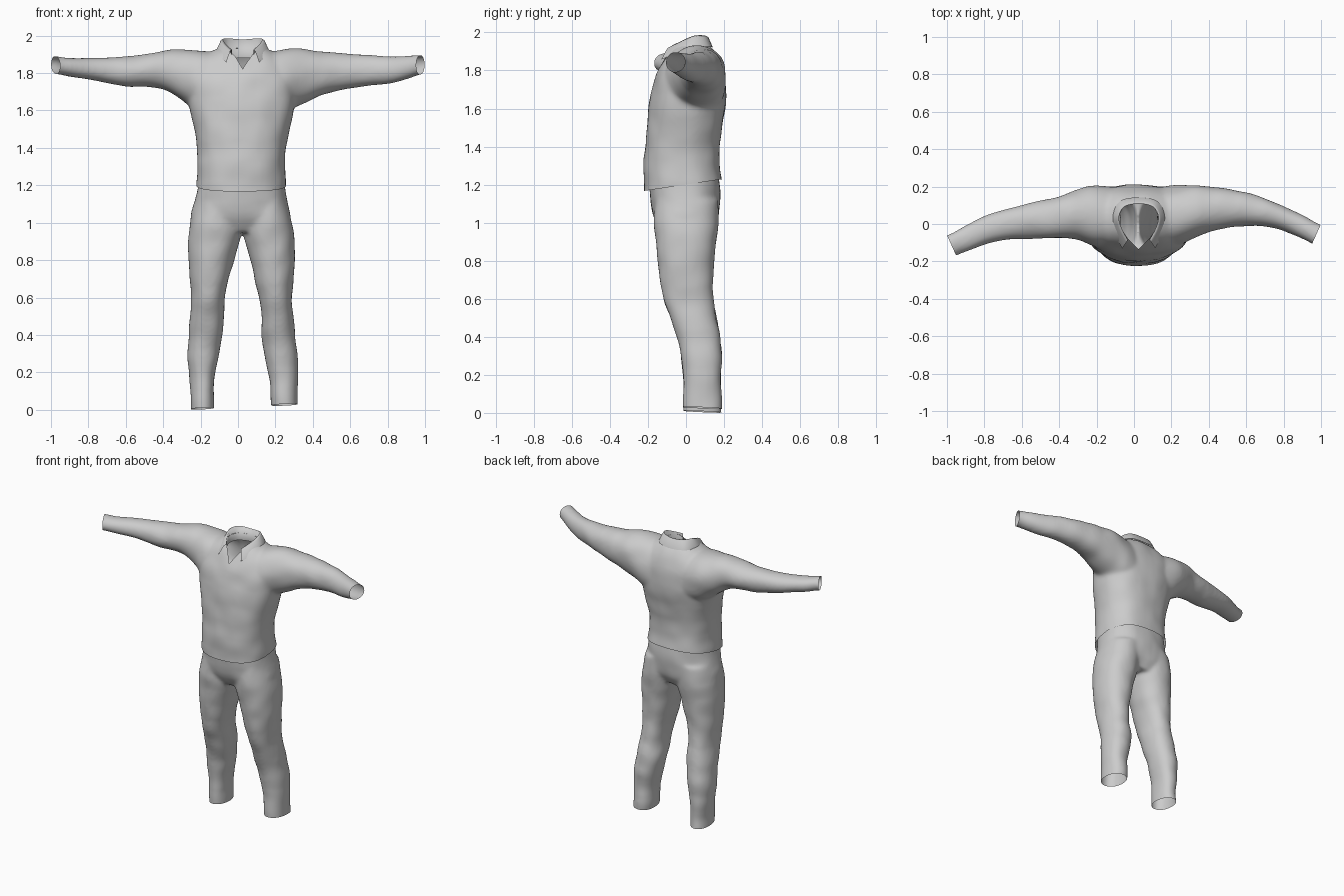
import bpy, bmesh, math
from mathutils import Vector, noise

if "Cube" in bpy.data.objects:
    bpy.data.objects.remove(bpy.data.objects["Cube"])


def spline(rows, n):
    """Catmull-Rom through rows of equal-length tuples."""
    out, last = [], len(rows) - 1
    for i in range(last):
        p = [rows[max(0, min(last, i + k))] for k in (-1, 0, 1, 2)]
        for s in range(n):
            t = s / n
            out.append([0.5 * (2 * b + (c - a) * t + (2 * a - 5 * b + 4 * c - d) * t ** 2
                               + (3 * b - a - 3 * c + d) * t ** 3) for a, b, c, d in zip(*p)])
    return out + [list(rows[-1])]


def loft(bm, rows, axis, power=2.0, sides=48):
    """Closed tube; each row is (position, min a, max a, min b, max b)."""
    rings = []
    for t, a0, a1, b0, b1 in spline(rows, 5):
        ring = []
        for k in range(sides):
            w = 2 * math.pi * k / sides
            c, s = math.cos(w), math.sin(w)
            a = (a0 + a1) / 2 + (a1 - a0) / 2 * math.copysign(abs(c) ** (2 / power), c)
            b = (b0 + b1) / 2 + (b1 - b0) / 2 * math.copysign(abs(s) ** (2 / power), s)
            ring.append(bm.verts.new((a, b, t) if axis == 'z' else (t, a, b)))
        rings.append(ring)
    for r, q in zip(rings, rings[1:]):
        for k in range(sides):
            j = (k + 1) % sides
            bm.faces.new((r[k], r[j], q[j], q[k]))
    bm.faces.new(rings[0][::-1])
    bm.faces.new(rings[-1])


def add_object(name, bm):
    bmesh.ops.recalc_face_normals(bm, faces=bm.faces)
    mesh = bpy.data.meshes.new(name)
    bm.to_mesh(mesh)
    bm.free()
    ob = bpy.data.objects.new(name, mesh)
    bpy.context.collection.objects.link(ob)
    for p in mesh.polygons:
        p.use_smooth = True
    return ob


def fuse(name, bm):
    """Blend overlapping tubes into one cloth skin and return it as a bmesh."""
    ob = add_object(name, bm)
    m = ob.modifiers.new("fuse", 'REMESH')
    m.mode, m.voxel_size = 'VOXEL', 0.011
    m = ob.modifiers.new("soften", 'SMOOTH')
    m.factor, m.iterations = 0.5, 10
    dg = bpy.context.evaluated_depsgraph_get()
    mesh = bpy.data.meshes.new_from_object(ob.evaluated_get(dg))
    out = bmesh.new()
    out.from_mesh(mesh)
    bpy.data.objects.remove(ob)
    bpy.data.meshes.remove(mesh)
    out.normal_update()
    for v in out.verts:  # soft folds
        v.co += v.normal * 0.006 * noise.noise(Vector((v.co.x * 9, v.co.y * 7, v.co.z * 9)))
    return out


def trim(bm, point, normal):
    bmesh.ops.bisect_plane(bm, geom=bm.verts[:] + bm.edges[:] + bm.faces[:],
                           plane_co=point, plane_no=normal, clear_outer=True)


# Shirt: body and two sleeves
bm = bmesh.new()
loft(bm, [(1.08, -.22, .255, -.225, .205), (1.2, -.222, .257, -.222, .195),
          (1.3, -.217, .25, -.222, .18), (1.4, -.217, .257, -.215, .178),
          (1.5, -.235, .275, -.205, .19), (1.6, -.255, .30, -.195, .205),
          (1.7, -.27, .31, -.178, .21), (1.78, -.27, .31, -.155, .205),
          (1.85, -.24, .28, -.12, .18), (1.9, -.17, .215, -.085, .15),
          (1.935, -.10, .15, -.05, .12)], 'z', 2.4)
loft(bm, [(.05, -.13, .19, 1.5, 1.90), (.2, -.12, .205, 1.55, 1.92), (.3, -.085, .21, 1.61, 1.933),
          (.4, -.045, .20, 1.66, 1.921), (.5, -.02, .19, 1.695, 1.91), (.6, -.012, .17, 1.72, 1.90),
          (.7, -.015, .135, 1.733, 1.893), (.8, -.035, .095, 1.742, 1.888),
          (.9, -.08, .05, 1.765, 1.892), (.98, -.125, .005, 1.792, 1.895),
          (1.07, -.165, -.035, 1.795, 1.895)], 'x', 2.1)
loft(bm, [(-.02, -.13, .19, 1.5, 1.90), (-.2, -.12, .205, 1.58, 1.92), (-.3, -.085, .185, 1.655, 1.928),
          (-.4, -.073, .147, 1.715, 1.92), (-.5, -.077, .125, 1.728, 1.90),
          (-.6, -.08, .103, 1.727, 1.888), (-.7, -.087, .075, 1.745, 1.882),
          (-.8, -.11, .04, 1.765, 1.88), (-.9, -.15, -.01, 1.782, 1.883),
          (-.98, -.185, -.05, 1.793, 1.892), (-1.07, -.225, -.09, 1.793, 1.892)], 'x', 2.1)
shirt = fuse("shirt_raw", bm)
trim(shirt, (.975, -.055, 1.84), (.91, -.41, 0))
trim(shirt, (-.975, -.115, 1.84), (-.91, -.41, 0))
trim(shirt, (0, 0, 1.2), (0, .15, -1))

# Neck opening with a V front
CX = .025
half = [(0, -.135), (.06, -.075), (.095, -.02), (.108, .035), (.08, .095), (0, .118)]
loop = [(CX + x, y) for x, y in half] + [(CX - x, y) for x, y in half[-2:0:-1]]
sides = []
for (x0, y0), (x1, y1) in zip(loop, loop[1:] + loop[:1]):
    sides.append((Vector((x0, y0, 0)), Vector((y1 - y0, x0 - x1, 0)).normalized()))


def near_neck(f):
    c = f.calc_center_median()
    return c.z > 1.78 and abs(c.x - CX) < .16


for co, no in sides:
    faces = [f for f in shirt.faces if near_neck(f)]
    geom = set(faces)
    for f in faces:
        geom.update(f.verts)
        geom.update(f.edges)
    bmesh.ops.bisect_plane(shirt, geom=list(geom), plane_co=co, plane_no=no)
hole = [f for f in shirt.faces if near_neck(f)
        and all((f.calc_center_median() - co).dot(no) < 0 for co, no in sides)]
bmesh.ops.delete(shirt, geom=hole, context='FACES')
add_object("shirt", shirt)

# Folded collar: rows of (stand base, fold top, outer edge), front to back
stations = [(.056, -.085, 1.845, .058, -.085, 1.925, .088, -.13, 1.857),
            (.096, -.025, 1.87, .092, -.02, 1.957, .133, -.045, 1.895),
            (.11, .035, 1.88, .105, .04, 1.982, .142, .04, 1.92),
            (.083, .095, 1.88, .075, .092, 1.985, .10, .122, 1.925),
            (0, .118, 1.88, 0, .108, 1.98, 0, .142, 1.92)]
flipped = [tuple(-v if i % 3 == 0 else v for i, v in enumerate(s)) for s in stations[-2::-1]]
bm = bmesh.new()
rows = []
for r in spline(stations + flipped, 6):
    base, top, outer = (Vector(r[i:i + 3]) + Vector((CX, 0, 0)) for i in (0, 3, 6))
    fold = top.lerp(outer, .3) + Vector((0, 0, .012))
    rows.append([bm.verts.new(p) for p in (base, top, fold, outer)])
for a, b in zip(rows, rows[1:]):
    for k in range(3):
        bm.faces.new((a[k], b[k], b[k + 1], a[k + 1]))
add_object("collar", bm)

# Trousers: hips and two legs
bm = bmesh.new()
loft(bm, [(1.3, -.20, .24, -.19, .165), (1.2, -.212, .25, -.195, .178), (1.1, -.237, .268, -.183, .178),
          (1.02, -.25, .285, -.168, .168), (.95, -.2, .24, -.12, .13)], 'z', 2.4)
loft(bm, [(1.12, -.23, .03, -.16, .17), (1.0, -.257, .025, -.168, .17), (.9, -.265, .008, -.158, .158),
          (.8, -.262, -.02, -.147, .147), (.7, -.256, -.05, -.138, .143), (.6, -.25, -.073, -.12, .145),
          (.5, -.255, -.074, -.085, .162), (.4, -.266, -.082, -.05, .18), (.3, -.271, -.1, -.025, .188),
          (.2, -.262, -.118, -.018, .185), (.1, -.252, -.127, -.015, .183),
          (-.07, -.25, -.13, -.015, .19)], 'z', 2.2)
loft(bm, [(1.12, .02, .262, -.16, .17), (1.0, .02, .29, -.168, .17), (.9, .037, .302, -.158, .158),
          (.8, .065, .302, -.147, .147), (.7, .088, .295, -.138, .143), (.6, .11, .288, -.12, .145),
          (.5, .128, .295, -.085, .162), (.4, .124, .307, -.05, .18), (.3, .14, .317, -.025, .188),
          (.2, .163, .321, -.018, .185), (.1, .173, .32, -.015, .187),
          (-.07, .178, .321, -.015, .19)], 'z', 2.2)
trousers = fuse("trousers_raw", bm)
trim(trousers, (0, 0, .012), (.05, -.05, -1))
trim(trousers, (0, 0, 1.235), (0, -.15, 1))
# Set the lowest hem edge on the ground
low = min(v.co.z for v in trousers.verts)
for v in trousers.verts:
    if v.co.z < .1:
        v.co.z -= low * (1 - v.co.z / .1)
add_object("trousers", trousers)
